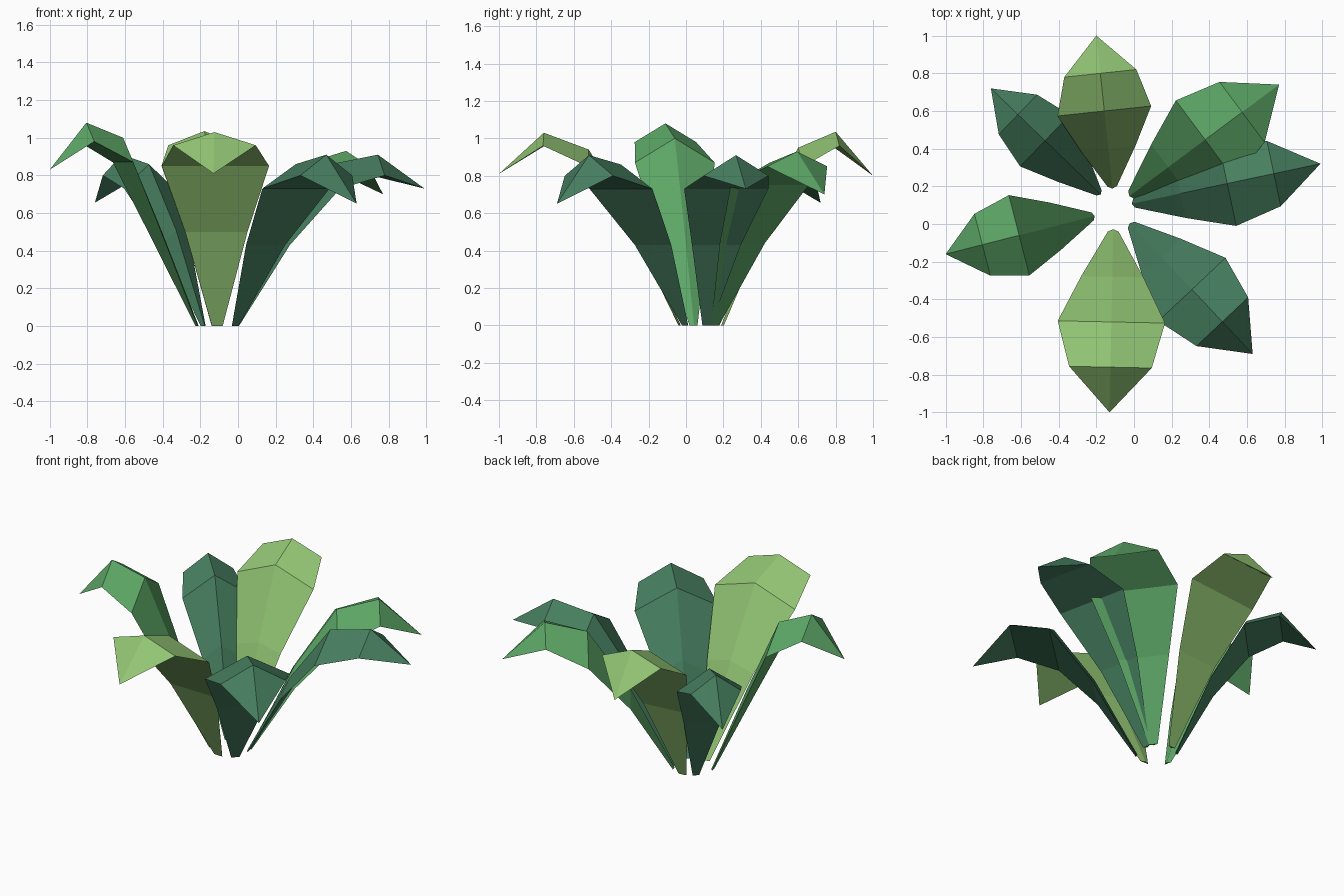
import bpy
import bmesh
from mathutils import Vector

default = bpy.data.objects.get("Cube")
if default:
    bpy.data.objects.remove(default, do_unlink=True)


def make_material(name, color):
    mat = bpy.data.materials.new(name)
    mat.use_nodes = True
    mat.diffuse_color = color
    shader = mat.node_tree.nodes["Principled BSDF"]
    shader.inputs["Base Color"].default_value = color
    shader.inputs["Roughness"].default_value = 0.9
    return mat


lime = make_material("lime_green", (0.29, 0.56, 0.175, 1))
mid_green = make_material("mid_green", (0.11, 0.39, 0.135, 1))
teal = make_material("teal_green", (0.062, 0.21, 0.115, 1))


def make_leaf(name, mat, base, tip, half_width, edge_heights, ridge_heights):
    """Arching leaf: flat underside, ridge along the top, pointed tip."""
    start, end = Vector((*base, 0)), Vector(tip)
    run = Vector((end.x - start.x, end.y - start.y, 0))
    side = Vector((-run.y, run.x, 0)).normalized()
    bm = bmesh.new()

    # Cross-sections: left edge, ridge, right edge
    rows = []
    for i, spread in enumerate((0.1, 0.58, 1.0, 0.77)):
        center = start + run * (i / 4)
        edge_up = Vector((0, 0, edge_heights[i]))
        ridge_up = Vector((0, 0, ridge_heights[i]))
        inward = run.normalized() * (0.012 if i == 0 else 0)
        offset = side * half_width * spread
        rows.append([bm.verts.new(center + offset + edge_up),
                     bm.verts.new(center - inward + ridge_up),
                     bm.verts.new(center - offset + edge_up)])

    # Skin between the sections, then close the base and the tip
    point = bm.verts.new(end)
    for j in range(3):
        k = (j + 1) % 3
        for a, b in zip(rows, rows[1:]):
            bm.faces.new((a[j], a[k], b[k], b[j]))
        bm.faces.new((rows[-1][j], rows[-1][k], point))
    bm.faces.new(rows[0])
    bmesh.ops.recalc_face_normals(bm, faces=bm.faces)

    mesh = bpy.data.meshes.new(name)
    bm.to_mesh(mesh)
    bm.free()
    mesh.materials.append(mat)
    obj = bpy.data.objects.new(name, mesh)
    bpy.context.collection.objects.link(obj)
    return obj


# Leaves around the clump
make_leaf("front_leaf", lime, (-0.11, -0.04), (-0.13, -1.0, 0.81), 0.285,
          (0, 0.5, 0.85, 0.96), (0, 0.54, 0.94, 1.03))
make_leaf("back_leaf", lime, (-0.115, 0.2), (-0.2, 1.0, 0.8), 0.25,
          (0, 0.5, 0.85, 0.96), (0, 0.54, 0.95, 1.035))
make_leaf("right_leaf", mid_green, (-0.22, 0.04), (-1.0, -0.16, 0.83), 0.22,
          (0, 0.44, 0.87, 0.98), (0, 0.53, 1.0, 1.08))
make_leaf("back_left_leaf", mid_green, (-0.015, 0.155), (0.77, 0.74, 0.7), 0.26,
          (0, 0.44, 0.75, 0.85), (0, 0.51, 0.87, 0.93))

# Lower leaves of the teal group share one arch
arch_edge = (0, 0.43, 0.73, 0.8)
arch_ridge = (0, 0.51, 0.86, 0.91)
for name, base, tip, half_width in (
        ("back_right_leaf", (-0.185, 0.165), (-0.76, 0.72, 0.655), 0.19),
        ("front_left_leaf", (-0.015, -0.005), (0.63, -0.69, 0.65), 0.245),
        ("left_leaf", (0, 0.11), (0.99, 0.32, 0.73), 0.23)):
    make_leaf(name, teal, base, tip, half_width, arch_edge, arch_ridge)
